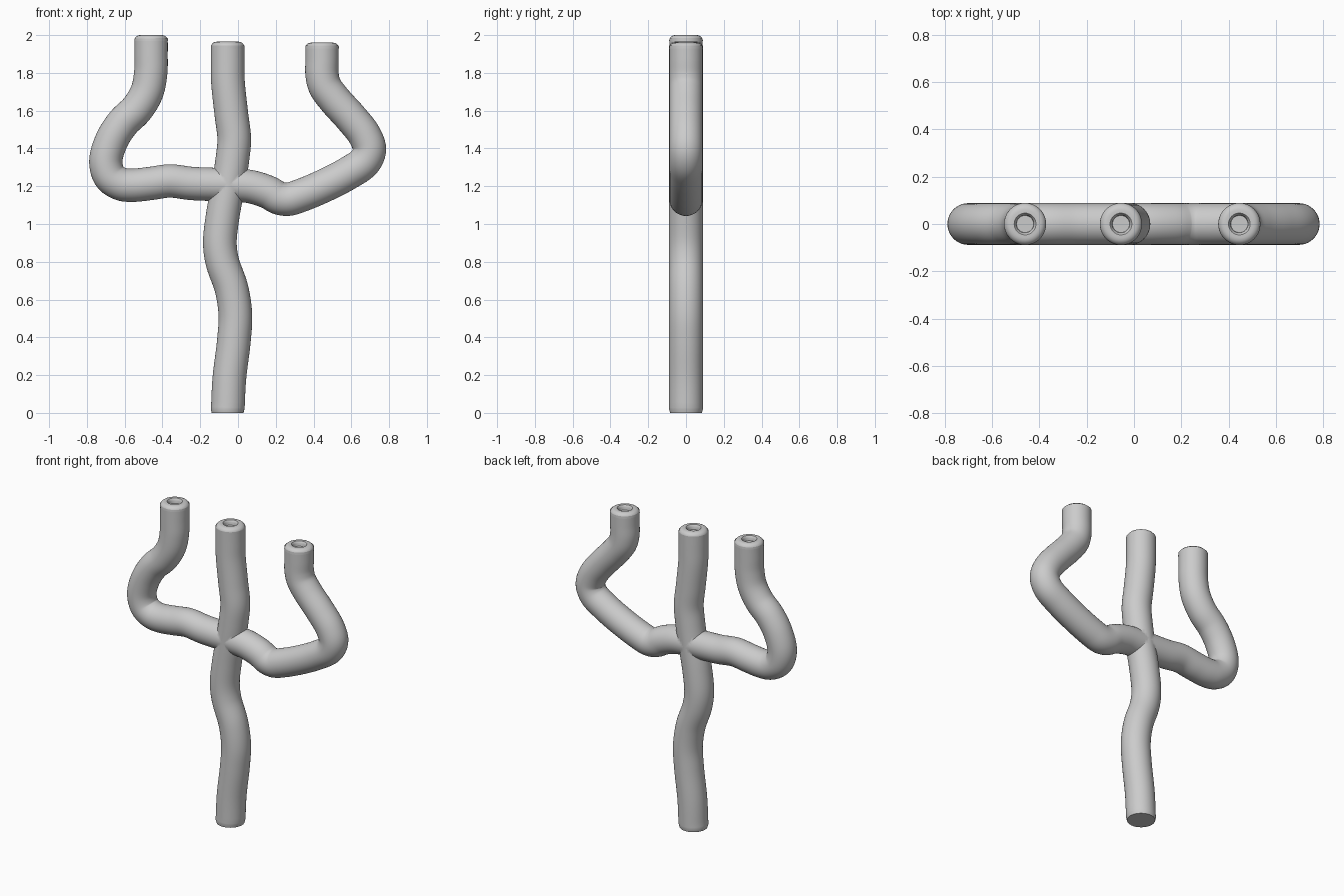
import bpy, bmesh, math
from mathutils import Vector

if "Cube" in bpy.data.objects:
    bpy.data.objects.remove(bpy.data.objects["Cube"])

SIDES = 40
R = 0.089


def spline(points, steps=6):
    """Smooth centripetal path through (x, z) points."""
    pts = [Vector((x, 0, z)) for x, z in points]
    pts = [2 * pts[0] - pts[1]] + pts + [2 * pts[-1] - pts[-2]]
    out = []
    for i in range(1, len(pts) - 2):
        p = pts[i - 1:i + 3]
        t = [0.0]
        for a, b in zip(p, p[1:]):
            t.append(t[-1] + math.sqrt((b - a).length))
        for s in range(steps):
            u = t[1] + (t[2] - t[1]) * s / steps
            mix = lambda a, b, ta, tb: a * ((tb - u) / (tb - ta)) + b * ((u - ta) / (tb - ta))
            a1, a2, a3 = (mix(p[k], p[k + 1], t[k], t[k + 1]) for k in range(3))
            b1, b2 = mix(a1, a2, t[0], t[2]), mix(a2, a3, t[1], t[3])
            out.append(mix(b1, b2, t[1], t[2]))
    return out + [pts[-2]]


def socket(p):
    """Rounded rim and shallow hole at a vertical cup end."""
    rings, b = [], 0.03
    for k in range(6):
        a = math.pi / 2 * k / 5
        rings.append((p + Vector((0, 0, b * math.sin(a) - b)), R - b + b * math.cos(a)))
    rings += [(p + Vector((0, 0, d)), r) for d, r in
              ((0, 0.046), (-0.006, 0.041), (-0.015, 0.038), (-0.03, 0.036))]
    return rings


def tube(name, points, radius, start_socket, end_socket):
    path = spline(points)
    n = len(path)
    stations = []
    for i, p in enumerate(path):
        tan = (path[min(i + 1, n - 1)] - path[max(i - 1, 0)]).normalized()
        stations.append((p, tan, radius))
    up = Vector((0, 0, 1))
    if end_socket:
        stations = stations[:-1] + [(p, up, r) for p, r in socket(path[-1])]
    if start_socket:
        stations = [(p, -up, r) for p, r in reversed(socket(path[0]))] + stations[1:]
    else:
        stations = [(path[0], up, 0.084), (path[0] + up * 0.02, up, radius)] + stations[1:]
    bm = bmesh.new()
    rings = []
    for p, tan, r in stations:
        side = Vector((0, 1, 0))
        other = side.cross(tan).normalized()
        rings.append([bm.verts.new(p + r * (math.cos(a) * side + math.sin(a) * other))
                      for a in (2 * math.pi * k / SIDES for k in range(SIDES))])
    for a, b in zip(rings, rings[1:]):
        for k in range(SIDES):
            j = (k + 1) % SIDES
            bm.faces.new((a[k], a[j], b[j], b[k]))
    bm.faces.new(rings[0])
    bm.faces.new(rings[-1])
    bmesh.ops.recalc_face_normals(bm, faces=bm.faces)
    me = bpy.data.meshes.new(name)
    bm.to_mesh(me)
    bm.free()
    ob = bpy.data.objects.new(name, me)
    bpy.context.collection.objects.link(ob)
    return ob


# wavy central stem
stem = tube("candle_stem", [
    (-0.055, 0), (-0.046, 0.18), (-0.022, 0.38), (-0.014, 0.52), (-0.035, 0.66),
    (-0.083, 0.80), (-0.096, 0.90), (-0.08, 1.05), (-0.052, 1.2), (-0.03, 1.34),
    (-0.02, 1.45), (-0.035, 1.58), (-0.053, 1.75), (-0.055, 1.85), (-0.055, 1.965)],
    R, False, True)

# both side arms in one run, cup to cup
arms = tube("candle_arms", [
    (-0.46, 2.0), (-0.46, 1.90), (-0.462, 1.80), (-0.482, 1.70), (-0.535, 1.61),
    (-0.61, 1.535), (-0.67, 1.44), (-0.70, 1.33), (-0.677, 1.25), (-0.62, 1.212),
    (-0.56, 1.205), (-0.46, 1.215), (-0.36, 1.228), (-0.25, 1.215), (-0.14, 1.21),
    (-0.03, 1.207), (0.07, 1.197), (0.16, 1.168), (0.215, 1.138), (0.265, 1.131),
    (0.33, 1.15), (0.45, 1.20), (0.58, 1.267), (0.67, 1.33), (0.696, 1.395), (0.67, 1.47),
    (0.60, 1.56), (0.51, 1.66), (0.46, 1.73), (0.445, 1.79), (0.445, 1.87), (0.445, 1.96)],
    R - 0.001, True, True)

# fuse arms and stem into one skin
mod = stem.modifiers.new("fuse", "BOOLEAN")
mod.operation = "UNION"
mod.solver = "EXACT"
mod.use_self = True
mod.object = arms
bpy.context.view_layer.objects.active = stem
stem.select_set(True)
bpy.ops.object.modifier_apply(modifier=mod.name)
bpy.data.objects.remove(arms)
stem.name = "candelabra"
bpy.ops.object.shade_smooth_by_angle(angle=math.radians(40))
